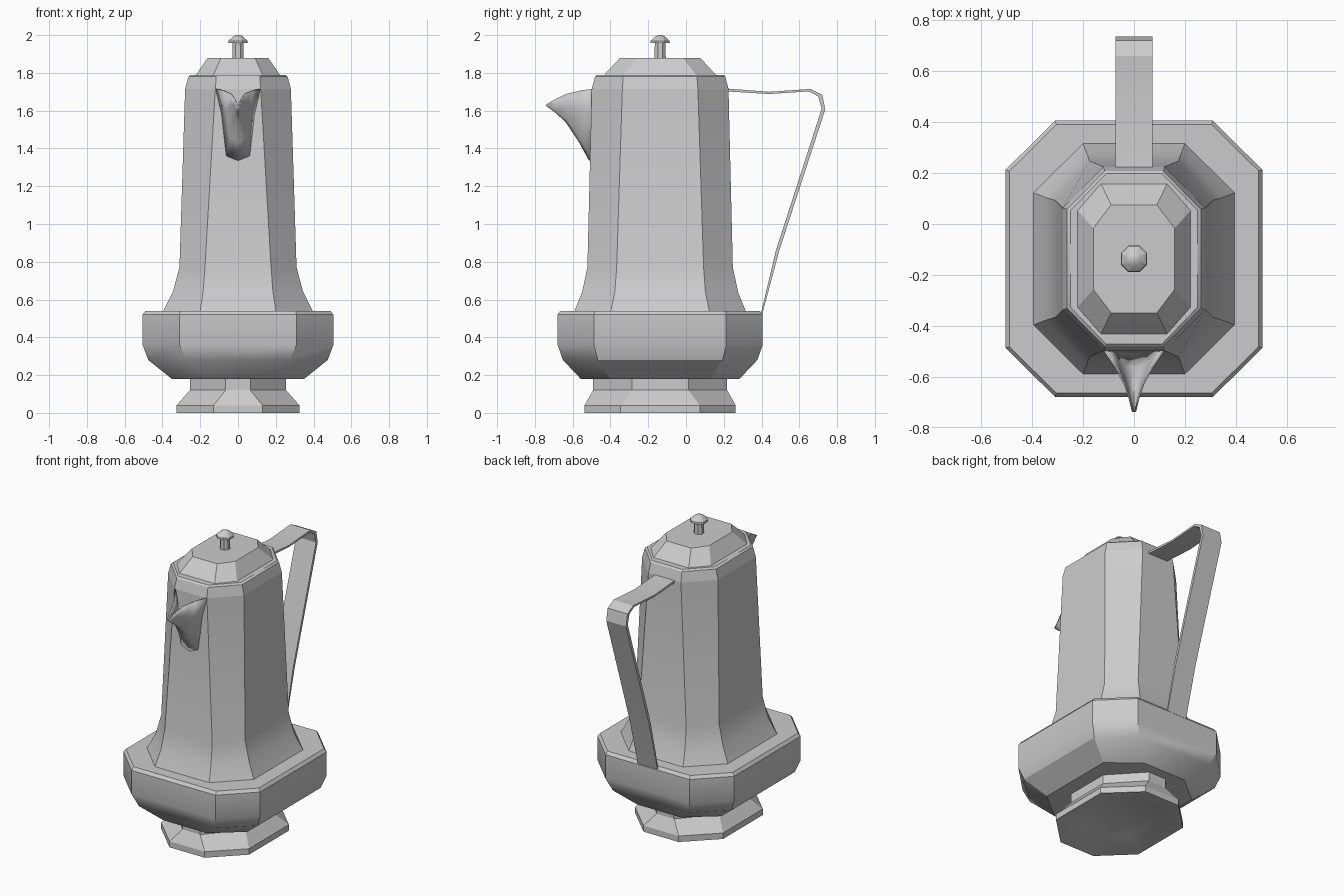
import bpy, bmesh

CY = -0.137  # body axis


def finish(name, bm, angle=0.5):
    bmesh.ops.recalc_face_normals(bm, faces=bm.faces[:])
    me = bpy.data.meshes.new(name)
    bm.to_mesh(me)
    bm.free()
    ob = bpy.data.objects.new(name, me)
    bpy.context.collection.objects.link(ob)
    bpy.ops.object.select_all(action='DESELECT')
    ob.select_set(True)
    bpy.context.view_layer.objects.active = ob
    bpy.ops.object.shade_smooth_by_angle(angle=angle)
    return ob


def loft(name, rings, cap_start=True, cap_end=True):
    """Stack chamfered rectangles: (z, half x, half y, flat x, flat y)."""
    bm = bmesh.new()
    prev = first = None
    for z, x, y, fx, fy in rings:
        pts = [(x, -fy), (x, fy), (fx, y), (-fx, y),
               (-x, fy), (-x, -fy), (-fx, -y), (fx, -y)]
        ring = [bm.verts.new((px, CY + py, z)) for px, py in pts]
        if prev:
            for i in range(8):
                j = (i + 1) % 8
                bm.faces.new((prev[i], prev[j], ring[j], ring[i]))
        first = first or ring
        prev = ring
    if cap_start:
        bm.faces.new(first[::-1])
    if cap_end:
        bm.faces.new(prev)
    return finish(name, bm)


# Foot with hollow underside
loft("foot", [
    (0.05, 0.19, 0.25, 0.07, 0.13),
    (0.00, 0.315, 0.39, 0.125, 0.205),
    (0.00, 0.325, 0.40, 0.13, 0.21),
    (0.04, 0.325, 0.40, 0.13, 0.21),
    (0.12, 0.255, 0.355, 0.065, 0.15),
    (0.18, 0.255, 0.355, 0.065, 0.15)], cap_end=False)

# Bowl and tall tapering body
loft("body", [
    (0.18, 0.35, 0.42, 0.16, 0.265),
    (0.28, 0.475, 0.515, 0.275, 0.33),
    (0.36, 0.505, 0.543, 0.31, 0.35),
    (0.52, 0.505, 0.543, 0.31, 0.35),
    (0.54, 0.49, 0.528, 0.305, 0.345),
    (0.54, 0.395, 0.453, 0.20, 0.26),
    (0.64, 0.345, 0.413, 0.185, 0.24),
    (0.77, 0.31, 0.385, 0.175, 0.23),
    (1.715, 0.28, 0.362, 0.12, 0.20)])

# Stepped lid
loft("lid", [
    (1.715, 0.28, 0.362, 0.12, 0.20),
    (1.78, 0.263, 0.345, 0.115, 0.195),
    (1.79, 0.25, 0.335, 0.11, 0.19),
    (1.79, 0.222, 0.295, 0.13, 0.19),
    (1.88, 0.16, 0.212, 0.09, 0.12)], cap_start=False)

# Knob on a short stem
def octo(z, r):
    return (z, r, r, r * 0.42, r * 0.42)

loft("knob", [octo(1.88, 0.03), octo(1.958, 0.028), octo(1.958, 0.052),
              octo(1.97, 0.05), octo(1.993, 0.025), octo(2.0, 0.01)])

# Strap handle: side profile swept across the width
path = [(0.215, 1.702), (0.44, 1.688), (0.65, 1.702), (0.70, 1.676),
        (0.718, 1.61), (0.476, 0.86), (0.395, 0.52)]
outer = [(0.215, 1.717), (0.44, 1.70), (0.66, 1.715), (0.722, 1.683),
         (0.737, 1.605), (0.494, 0.86), (0.403, 0.52)]
bm = bmesh.new()
loop = outer + path[::-1]
sides = [[bm.verts.new((x, y, z)) for y, z in loop] for x in (-0.073, 0.073)]
n, m = len(loop), len(path)
for i in range(n):
    j = (i + 1) % n
    bm.faces.new((sides[0][i], sides[0][j], sides[1][j], sides[1][i]))
for s in sides:
    for i in range(m - 1):
        bm.faces.new((s[i], s[i + 1], s[n - 2 - i], s[n - 1 - i]))
finish("handle", bm)

# Open pouring lip: half sections from rim to keel, mirrored
stations = [
    [(0.12, -0.497, 1.715), (0.088, -0.50, 1.58), (0.062, -0.51, 1.36), (0, -0.513, 1.335)],
    [(0.078, -0.56, 1.706), (0.066, -0.56, 1.60), (0.042, -0.562, 1.455), (0, -0.568, 1.435)],
    [(0.04, -0.63, 1.69), (0.038, -0.63, 1.63), (0.024, -0.633, 1.555), (0, -0.638, 1.54)],
    [(0.02, -0.69, 1.662), (0.02, -0.69, 1.635), (0.014, -0.69, 1.60), (0, -0.693, 1.59)],
    [(0.008, -0.738, 1.634), (0.008, -0.738, 1.631), (0.006, -0.738, 1.627), (0, -0.74, 1.625)]]
bm = bmesh.new()
prev = None
for st in stations:
    full = st + [(-x, y, z) for x, y, z in st[-2::-1]]
    row = [bm.verts.new(p) for p in full]
    if prev:
        for i in range(len(row) - 1):
            bm.faces.new((prev[i], prev[i + 1], row[i + 1], row[i]))
    prev = row
spout = finish("spout", bm, 0.9)
mod = spout.modifiers.new("thickness", 'SOLIDIFY')
mod.thickness = 0.006
mod.offset = -1
